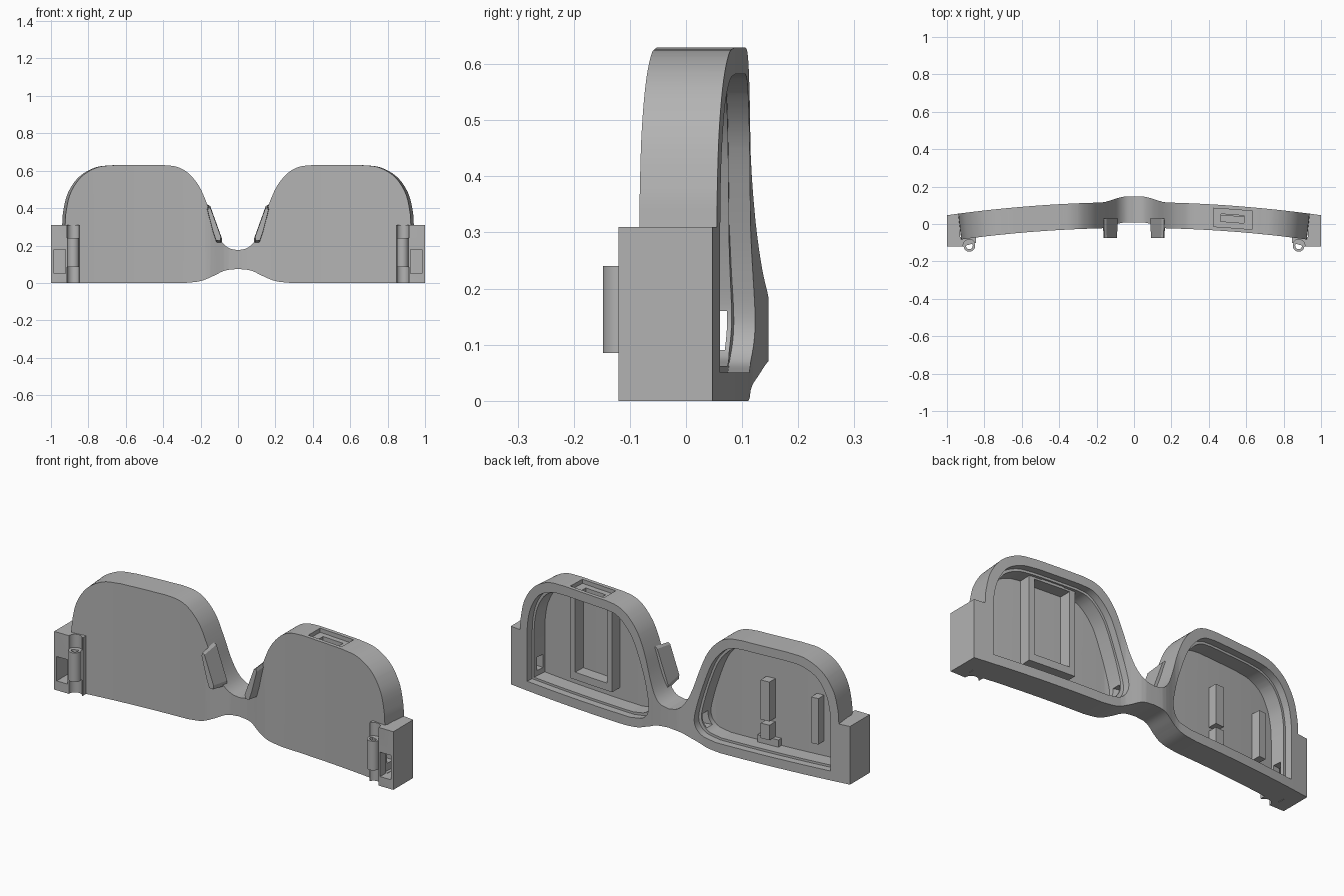
import bpy, bmesh, math
from mathutils import Vector

if "Cube" in bpy.data.objects:
    bpy.data.objects.remove(bpy.data.objects["Cube"], do_unlink=True)

mat = bpy.data.materials.new("matte grey")
mat.use_nodes = True
GREY = (0.45, 0.45, 0.45, 1)
mat.diffuse_color = GREY
mat.node_tree.nodes["Principled BSDF"].inputs["Base Color"].default_value = GREY
DEPTH = 0.138


def spline(pts, steps=6):
    """Smooth curve through 2D points."""
    p = [Vector(q) for q in pts]
    p = [2 * p[0] - p[1]] + p + [2 * p[-1] - p[-2]]
    out = []
    for a, b, c, d in zip(p, p[1:], p[2:], p[3:]):
        for i in range(steps):
            t = i / steps
            out.append(tuple(b + 0.5 * t * ((c - a) + t * (2 * a - 5 * b + 4 * c - d
                       + t * (3 * b - a - 3 * c + d)))))
    return out + [tuple(pts[-1])]


def prism(name, pts, lo, hi, axis="Y", side=1):
    """Extrude a profile along Y (points are x, z) or Z (points are x, y)."""
    bm = bmesh.new()
    place = (lambda p, h: (side * p[0], h, p[1])) if axis == "Y" else (lambda p, h: (side * p[0], p[1], h))
    a = [bm.verts.new(place(p, lo)) for p in pts]
    b = [bm.verts.new(place(p, hi)) for p in pts]
    bm.faces.new(a)
    bm.faces.new(b)
    for i in range(len(pts)):
        j = (i + 1) % len(pts)
        bm.faces.new((a[i], a[j], b[j], b[i]))
    bmesh.ops.recalc_face_normals(bm, faces=bm.faces)
    me = bpy.data.meshes.new(name)
    bm.to_mesh(me)
    bm.free()
    me.materials.append(mat)
    ob = bpy.data.objects.new(name, me)
    bpy.context.collection.objects.link(ob)
    return ob


def box(name, x0, x1, y0, y1, z0, z1, side=1):
    return prism(name, [(x0, z0), (x1, z0), (x1, z1), (x0, z1)], y0, y1, "Y", side)


def circle(x, y, r, n=32):
    return [(x + r * math.cos(math.tau * i / n), y + r * math.sin(math.tau * i / n)) for i in range(n)]


def cut(ob, *cutters):
    """Subtract each cutter, then discard it."""
    for c in cutters:
        m = ob.modifiers.new("cut", "BOOLEAN")
        m.operation, m.solver, m.object = "DIFFERENCE", "EXACT", c
        c.hide_render = True
        bpy.context.view_layer.update()
        me = bpy.data.meshes.new_from_object(ob.evaluated_get(bpy.context.evaluated_depsgraph_get()))
        ob.modifiers.clear()
        ob.data = me
        bpy.data.objects.remove(c, do_unlink=True)


def wrap(ob, step=0.025):
    """Slice across x, then curve the flat part around the face."""
    bm = bmesh.new()
    bm.from_mesh(ob.data)
    n = int(1 / step)
    for i in range(-n, n + 1):
        bmesh.ops.bisect_plane(bm, geom=bm.verts[:] + bm.edges[:] + bm.faces[:], dist=1e-5,
                               plane_co=(i * step, 0, 0), plane_no=(1, 0, 0))
    for v in bm.verts:
        x, depth = v.co.x, v.co.y
        t = min(1, max(0, (0.18 - abs(x)) / 0.14))
        v.co.y = depth - 0.021 - 0.07 * x * x + 0.03 * t * t * (3 - 2 * t)
        v.co.x = x * (1 + 0.14 * (min(depth, DEPTH) - DEPTH) * x * x)
    bm.to_mesh(ob.data)
    bm.free()


def smooth(ob):
    bpy.ops.object.select_all(action="DESELECT")
    ob.select_set(True)
    bpy.context.view_layer.objects.active = ob
    bpy.ops.object.shade_smooth_by_angle(angle=math.radians(30))


# Frame shell: half outline mirrored across the bridge
half = spline([(0, 0.175), (0.05, 0.187), (0.09, 0.225), (0.125, 0.3), (0.165, 0.42),
               (0.21, 0.52), (0.27, 0.59), (0.33, 0.621), (0.4, 0.63)])
half += spline([(0.66, 0.63), (0.76, 0.618), (0.85, 0.567), (0.91, 0.48), (0.935, 0.38), (0.94, 0.31)])
half += [(0.94, 0)]
half += spline([(0.28, 0), (0.2, 0.01), (0.13, 0.038), (0.07, 0.066), (0, 0.075)])
frame = prism("frame_shell", half + [(-x, z) for x, z in half[-2:0:-1]], 0, DEPTH)

# Lens cavities with a stepped seat, open at the back
cavity = spline([(0.25, 0.05), (0.17, 0.07), (0.135, 0.13), (0.15, 0.23), (0.19, 0.36),
                 (0.235, 0.47), (0.29, 0.54), (0.34, 0.573), (0.4, 0.582)])
cavity += spline([(0.65, 0.582), (0.74, 0.572), (0.82, 0.53), (0.87, 0.45), (0.89, 0.37), (0.895, 0.3)])
cavity += [(0.895, 0.05)]
inner = [(0.53 + (x - 0.53) * 0.965, 0.31 + (z - 0.31) * 0.955) for x, z in cavity]
for s in (1, -1):
    cut(frame, prism("cavity_cutter", inner, 0.02, 0.2, "Y", s),
        prism("seat_cutter", cavity, 0.1, 0.2, "Y", s),
        box("passage_cutter", 0.86, 0.96, 0.035, 0.08, 0.09, 0.16, s),
        box("window_cutter", 0.922, 0.97, -0.02, 0.08, 0.05, 0.18, s))

# Wire channel through the bridge, switch recess and slot in the top
cut(frame, box("channel_cutter", -0.22, 0.22, 0.045, 0.092, 0.09, 0.16),
    box("recess_cutter", 0.425, 0.635, 0.02, 0.118, 0.608, 0.7),
    box("slot_cutter", 0.465, 0.59, 0.05, 0.09, 0.5, 0.65))
wrap(frame)
smooth(frame)

# Module holder inside the left cavity
holder = box("module_holder", 0.4, 0.66, 0.015, 0.085, 0.12, 0.585)
cut(holder, box("pocket_cutter", 0.43, 0.63, 0, 0.2, 0.16, 0.56))
wrap(holder)

# Mounting ribs inside the right cavity
ribs = [("upper_rib", 0.465, 0.515, 0.07, 0.2, 0.41), ("lower_rib", 0.465, 0.515, 0.07, 0.1, 0.18),
        ("lower_rib_foot", 0.43, 0.55, 0.045, 0.06, 0.1), ("outer_rib", 0.75, 0.79, 0.07, 0.14, 0.385)]
for name, x0, x1, top, z0, z1 in ribs:
    wrap(box(name, x0, x1, 0.015, top, z0, z1, -1))

for s, label in ((1, "left"), (-1, "right")):
    # End block with hinge grooves and a wire window
    profile = [(0.845, -0.066), (0.93, -0.07), (0.93, 0.0565), (1, 0.047),
               (1, -0.12), (0.915, -0.12), (0.845, -0.1)]
    block = prism(label + "_end_block", profile, 0, 0.31, "Z", s)
    groove = circle(0.88, -0.117, 0.034)
    cut(block, prism("groove_cutter", groove, -0.1, 0.085, "Z", s),
        prism("groove_cutter", groove, 0.24, 0.5, "Z", s),
        box("window_cutter", 0.922, 0.985, -0.2, 0, 0.05, 0.18, s),
        box("passage_cutter", 0.9, 0.96, -0.04, 0, 0.09, 0.16, s))
    smooth(block)

    # Hollow hinge barrel
    barrel = prism(label + "_hinge_barrel", circle(0.88, -0.117, 0.031), 0.085, 0.24, "Z", s)
    bore = prism("bore_cutter", circle(0.88, -0.117, 0.018), 0, 0.4, "Z", s)
    cut(barrel, bore)
    smooth(barrel)

    # Nose pad, narrowing towards the front
    pad = prism(label + "_nose_pad", [(0.168, 0.4), (0.162, 0.42), (0.148, 0.41), (0.085, 0.235),
                (0.088, 0.21), (0.115, 0.212), (0.135, 0.27)], -0.075, 0.03, "Y", s)
    for v in pad.data.vertices:
        if v.co.y < 0:
            v.co.x = s * (0.13 + (abs(v.co.x) - 0.13) * 0.85)
            v.co.z = 0.315 + (v.co.z - 0.315) * 0.85
